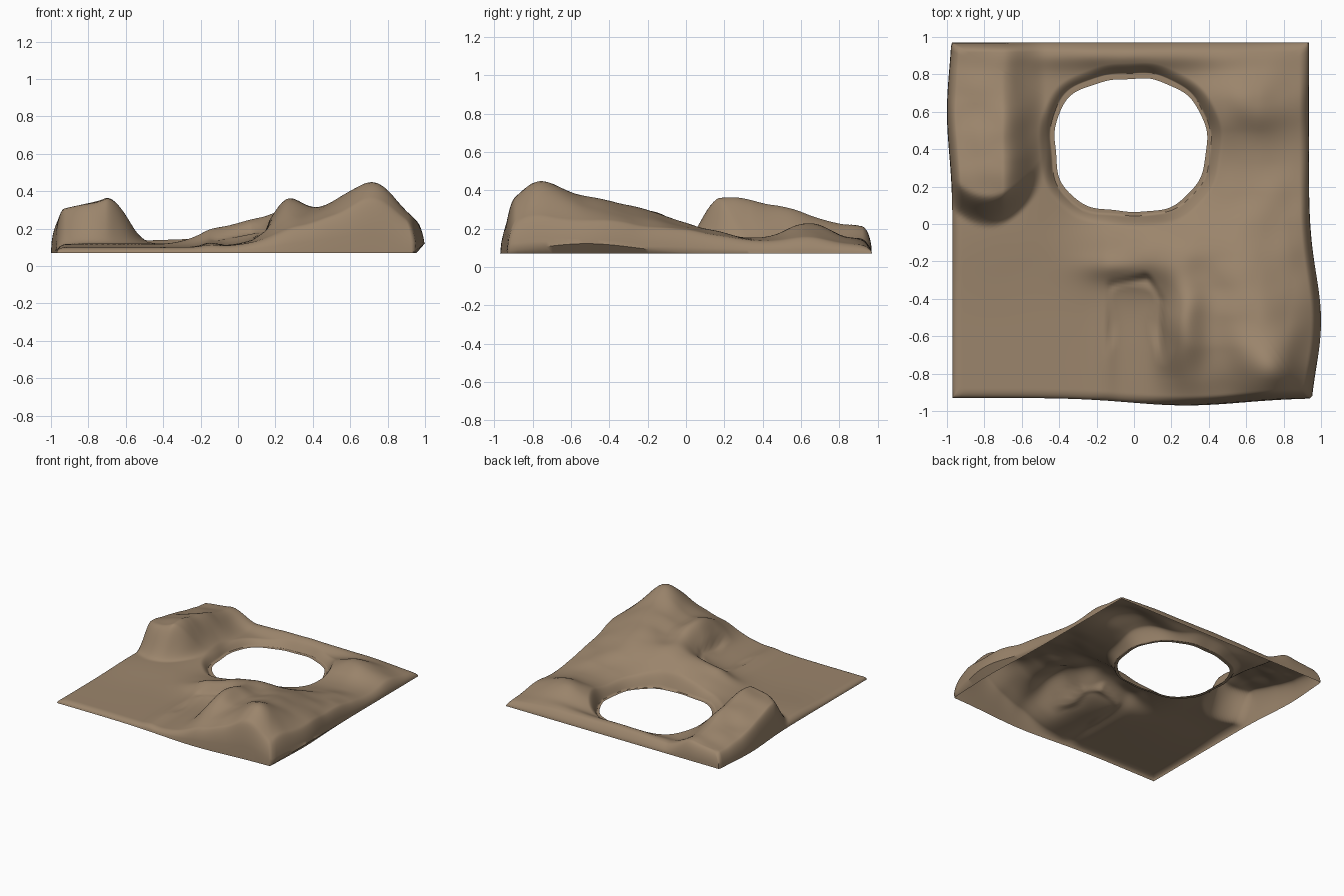
import bpy, bmesh, math
from mathutils import noise, Vector

if "Cube" in bpy.data.objects:
    bpy.data.objects.remove(bpy.data.objects["Cube"])

BASE, EDGE = 0.10, 0.07           # flat ground height, bottom of the outer lip
CX, CY = -0.02, 0.42              # centre of the hole
ANGLES, RINGS = 360, 84

# Hills: x, y, height above flat ground, spread in x, spread in y
HILLS = [
    (0.64, -0.60, 0.27, 0.28, 0.38),   # main mountain
    (0.74, -0.78, 0.12, 0.10, 0.11),   # its peak
    (0.26, -0.54, 0.15, 0.08, 0.20),   # ridge above the gully
    (0.13, -0.15, 0.12, 0.25, 0.13),   # saddle in front of the hole
    (-0.10, -0.23, 0.03, 0.12, 0.05),  # gully head
    (0.75, 0.10, 0.05, 0.25, 0.25),    # right rim
    (0.62, 0.65, 0.12, 0.20, 0.14),    # back right hill
    (0.00, 0.90, 0.05, 0.45, 0.05),    # back ridge
    (-0.50, 0.40, 0.03, 0.12, 0.30),   # strip between left hill and hole
    (-0.80, -0.05, 0.02, 0.20, 0.20),  # left apron
    (-0.15, -0.60, 0.02, 0.04, 0.25),  # gully bank
]


def bell(d, s):
    return math.exp(-0.5 * (d / s) ** 2)


def step(a, b, v):
    t = min(max((v - a) / (b - a), 0), 1)
    return t * t * (3 - 2 * t)


# Slightly bulging outer outline
def right(y): return 0.935 + 0.065 * bell(y + 0.52, 0.25)
def left(y): return -0.97 - 0.03 * bell(y - 0.60, 0.22)
def front(x): return -0.93 - 0.04 * bell(x - 0.28, 0.30)
BACK = 0.97


def hole_radius(a):
    c, s = abs(math.cos(a)) / 0.405, abs(math.sin(a)) / 0.355
    wobble = 1 + 0.012 * math.sin(5 * a + 1) + 0.008 * math.sin(11 * a)
    return wobble * (c ** 2.5 + s ** 2.5) ** (-1 / 2.5)


def outline(a):
    """Distance from the hole centre to the outer outline."""
    c, s = math.cos(a), math.sin(a)
    lo, hi = 0.0, 3.0
    for _ in range(30):
        m = (lo + hi) / 2
        x, y = CX + m * c, CY + m * s
        if left(y) < x < right(y) and front(x) < y < BACK:
            lo = m
        else:
            hi = m
    return lo


def left_hill(x, y):
    """Broad plateau with a steep right flank and a long slope to the back."""
    start = -0.02 + 2.5 * (x + 0.78) ** 2
    top = 0.25 + 0.25 * min(x + 0.70, 0)
    back = 1 - 0.62 * step(0.25, 0.98, y)
    return top * back * step(start, start + 0.18, y) * (1 - step(-0.71, -0.47, x))


def height(x, y, a, from_hole):
    z = BASE + sum(h * bell(x - hx, sx) * bell(y - hy, sy) for hx, hy, h, sx, sy in HILLS)
    z += left_hill(x, y)
    # rough rock only where the ground rises
    rough = step(0.0, 0.12, z - BASE)
    z += 0.014 * rough * noise.noise(Vector((x * 6, y * 6, 3)))
    # gully with a steep right wall and a steep head
    wall = 0.15 - 0.25 * max(0, -0.75 - y) - 0.6 * max(0, y + 0.40)
    mask = step(-0.16, -0.11, x) * (1 - step(wall - 0.02, wall + 0.02, x))
    head = -0.30 + 0.03 * math.sin(8 * x)
    mask *= (1 - step(head - 0.02, head + 0.03, y)) * step(-0.96, -0.80, y)
    floor = 0.125 + 0.20 * (x + 0.1) + 0.012 * math.sin(14 * y)
    z += mask * (min(z, floor) - z)
    # inward slope down to the hole rim, ragged only at the very edge
    k = min(from_hole / 0.085, 1)
    z = 0.025 + (z - 0.025) * math.sin(k * math.pi / 2)
    ragged = 0.012 + 0.013 * math.sin(19 * a + 3 * math.sin(4 * a))
    z -= ragged * max(0, 1 - from_hole / 0.012)
    # rounded outer lip
    d = max(0, min(x - left(y), right(y) - x, y - front(x), BACK - y))
    k = min(d / 0.05, 1)
    return EDGE + (z - EDGE) * math.sqrt(max(0, 1 - (1 - k) ** 2)) if k < 1 else z


# Terrain shell: rings running from the hole rim to the outer lip
angles = [2 * math.pi * i / ANGLES for i in range(ANGLES)]
for px, py in ((0.935, 0.97), (-0.97, 0.97), (-0.97, -0.93), (0.935, -0.93)):
    angles.append(math.atan2(py - CY, px - CX) % (2 * math.pi))
angles.sort()

bm = bmesh.new()
columns = []
for a in angles:
    r0, r1 = hole_radius(a), outline(a)
    col = []
    for j in range(RINGS + 1):
        t = j / RINGS
        t = 0.35 * t + 0.65 * (1 - math.cos(math.pi * t)) / 2
        r = r0 + (r1 - r0) * t
        x, y = CX + r * math.cos(a), CY + r * math.sin(a)
        z = height(x, y, a, r - r0)
        # on the right and front the lip overhangs where the outline bulges
        bulge = 0.8 * max(0, right(y) - 0.935) * step(0.8, 0.9, x)
        z = max(z, EDGE + bulge)
        col.append(bm.verts.new((x, y, z)))
    x, y, _ = col[-1].co
    col.append(bm.verts.new((min(x, 0.935 + 0.3 * max(0, x - 0.935)), y, EDGE)))
    columns.append(col)
for i, col in enumerate(columns):
    nxt = columns[(i + 1) % len(columns)]
    for j in range(RINGS + 1):
        bm.faces.new((col[j], col[j + 1], nxt[j + 1], nxt[j]))
bmesh.ops.remove_doubles(bm, verts=bm.verts, dist=0.0002)

mesh = bpy.data.meshes.new("terrain")
bm.to_mesh(mesh)
bm.free()
terrain = bpy.data.objects.new("terrain", mesh)
bpy.context.collection.objects.link(terrain)

# Earth colour and smooth shading
earth = bpy.data.materials.new("earth")
earth.diffuse_color = (0.33, 0.235, 0.15, 1)
earth.use_nodes = True
earth.node_tree.nodes["Principled BSDF"].inputs["Base Color"].default_value = earth.diffuse_color
mesh.materials.append(earth)
bpy.context.view_layer.objects.active = terrain
terrain.select_set(True)
bpy.ops.object.shade_smooth_by_angle(angle=math.radians(50))
